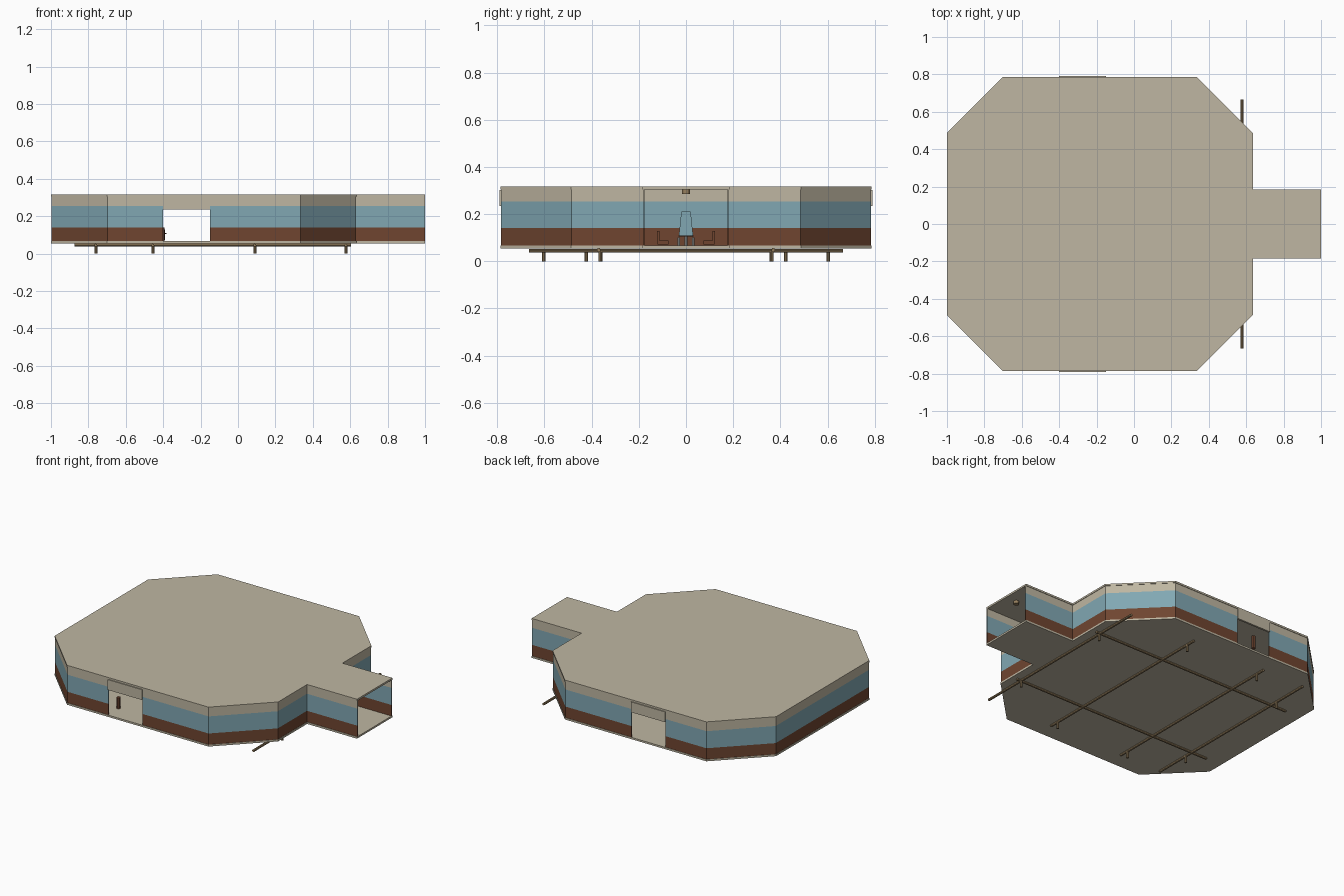
import bpy, bmesh
from mathutils import Vector

cube = bpy.data.objects.get("Cube")
if cube:
    bpy.data.objects.remove(cube)


def material(name, r, g, b):
    m = bpy.data.materials.new(name)
    m.use_nodes = True
    m.diffuse_color = (r, g, b, 1)
    node = next(n for n in m.node_tree.nodes if n.type == "BSDF_PRINCIPLED")
    node.inputs["Base Color"].default_value = (r, g, b, 1)
    return m


beige = material("beige", 0.52, 0.47, 0.36)
teal = material("dusty_teal", 0.22, 0.39, 0.45)
brown = material("dark_brown", 0.16, 0.06, 0.03)
wood = material("beam_tan", 0.30, 0.21, 0.11)
grey = material("pale_grey", 0.55, 0.55, 0.52)


def finish(name, bm, *mats):
    bmesh.ops.recalc_face_normals(bm, faces=bm.faces) if len(mats) == 1 else None
    mesh = bpy.data.meshes.new(name)
    bm.to_mesh(mesh)
    bm.free()
    for m in mats:
        mesh.materials.append(m)
    obj = bpy.data.objects.new(name, mesh)
    bpy.context.collection.objects.link(obj)
    return obj


def prism(name, points, depth, mat):
    """Extrude a flat polygon along a vector."""
    bm = bmesh.new()
    face = bm.faces.new([bm.verts.new(p) for p in points])
    new = bmesh.ops.extrude_face_region(bm, geom=[face])["geom"]
    bmesh.ops.translate(bm, vec=depth, verts=[v for v in new if isinstance(v, bmesh.types.BMVert)])
    return finish(name, bm, mat)


def box(name, lo, hi, mat):
    (x, y, z), (u, v, w) = lo, hi
    return prism(name, [(x, y, z), (u, y, z), (u, v, z), (x, v, z)], (0, 0, w - z), mat)


def rod(name, a, b, radius, mat, sides=8):
    a, b = Vector(a), Vector(b)
    bm = bmesh.new()
    bmesh.ops.create_cone(bm, cap_ends=True, segments=sides, radius1=radius,
                          radius2=radius, depth=(b - a).length)
    obj = finish(name, bm, mat)
    obj.location = (a + b) / 2
    obj.rotation_euler = (b - a).to_track_quat("Z", "Y").to_euler()
    return obj


# Plan: clipped square room with an open corridor, back half then mirrored
DOOR = (-0.4, -0.15)


def plan(inset, doors=False):
    i = inset
    c = i * 0.41
    half = [(1.0, 0.185 - i), (0.635 - i, 0.185 - i), (0.635 - i, 0.487 - c), (0.335 - c, 0.787 - i)]
    if doors:
        half += [(DOOR[1], 0.787 - i), (DOOR[0], 0.787 - i)]
    half += [(-0.7 + c, 0.787 - i), (-1 + i, 0.487 - c)]
    return half + [(x, -y) for x, y in reversed(half)]


# Floor and roof slabs
for name, z, thick in (("floor", 0.055, 0.012), ("roof", 0.304, 0.012)):
    prism(name, [(x, y, z) for x, y in plan(0)], (0, 0, thick), beige)

# Banded walls with a doorway in the front and back
levels = [0.067, 0.14, 0.235, 0.253, 0.304]
bands = [1, 2, 2, 0]
path = plan(0.003, True)
bm = bmesh.new()
grid = [[bm.verts.new((x, y, z)) for z in levels] for x, y in path]
for k in range(len(path) - 1):
    doorway = {path[k][0], path[k + 1][0]} == set(DOOR)
    for j, band in enumerate(bands):
        if doorway and j < 2:
            continue
        f = bm.faces.new((grid[k][j], grid[k + 1][j], grid[k + 1][j + 1], grid[k][j + 1]))
        f.material_index = 0 if doorway else band
bmesh.ops.delete(bm, geom=[v for v in bm.verts if not v.link_faces], context="VERTS")
walls = finish("walls", bm, beige, brown, teal)
solid = walls.modifiers.new("thickness", "SOLIDIFY")
solid.thickness = 0.006
solid.offset = -1
solid.use_even_offset = True

# Door lintels
for name, s in (("front_lintel", -1), ("back_lintel", 1)):
    y0, y1 = sorted((s * 0.783, s * 0.791))
    box(name, (DOOR[0], y0, 0.235), (DOOR[1], y1, 0.303), beige)

# Support beams and feet
for y in (-0.37, 0.37):
    rod("long_beam", (-0.875, y, 0.047), (0.605, y, 0.047), 0.008, wood)
for x, foot_y in ((-0.76, 0.423), (-0.455, 0.603), (0.09, 0.603), (0.577, 0.363)):
    rod("cross_beam", (x, -0.665, 0.045), (x, 0.665, 0.045), 0.008, wood)
    for s in (-1, 1):
        rod("foot", (x, s * foot_y, 0), (x, s * foot_y, 0.045), 0.008, wood)

# Corridor ceiling lamp
rod("ceiling_lamp", (0.92, 0, 0.285), (0.92, 0, 0.305), 0.017, wood, 12)

# Table, tall panel and two facing chairs inside
X = -0.415
rod("table_top", (X, 0, 0.105), (X, 0, 0.11), 0.032, brown, 12)
rod("table_leg", (X, 0, 0.067), (X, 0, 0.105), 0.006, grey)
prism("tall_panel", [(X - 0.04, -0.03, 0.11), (X - 0.04, 0.03, 0.11),
                     (X - 0.04, 0.02, 0.21), (X - 0.04, -0.02, 0.21)], (0.008, 0, 0), teal)
for s in (-1, 1):
    y0, y1 = sorted((s * 0.075, s * 0.12))
    box("chair_seat", (X - 0.025, y0, 0.072), (X + 0.025, y1, 0.088), brown)
    y0, y1 = sorted((s * 0.112, s * 0.122))
    box("chair_back", (X - 0.025, y0, 0.088), (X + 0.025, y1, 0.128), brown)
    rod("chair_cushion", (X, s * 0.03, 0.067), (X, s * 0.03, 0.1), 0.005, grey)

# Posts beside the doorways
rod("front_door_post", (-0.405, -0.67, 0.067), (-0.405, -0.67, 0.14), 0.012, brown)
rod("back_door_post", (-0.415, 0.62, 0.2), (-0.415, 0.62, 0.285), 0.012, brown)
